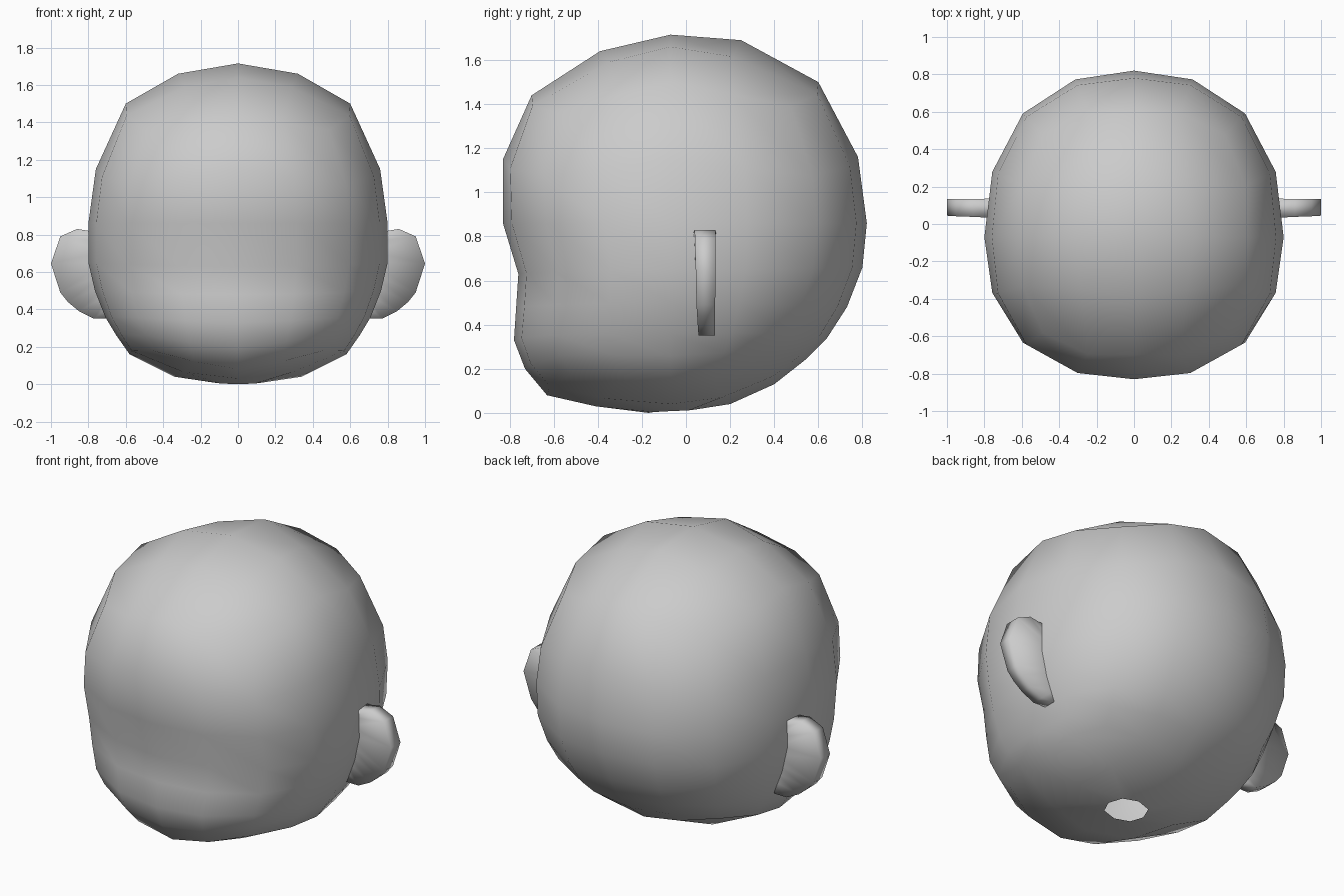
import bpy, bmesh
from math import sin, cos, tau

if "Cube" in bpy.data.objects:
    bpy.data.objects.remove(bpy.data.objects["Cube"])

CY = -0.07  # depth of the head's widest line


def finish(name, bm):
    bmesh.ops.recalc_face_normals(bm, faces=bm.faces)
    for f in bm.faces:
        f.smooth = True
    me = bpy.data.meshes.new(name)
    bm.to_mesh(me)
    bm.free()
    ob = bpy.data.objects.new(name, me)
    bpy.context.collection.objects.link(ob)
    return ob


def ring(bm, n, front, back, side, bulge, dip):
    """Closed ring through front (y,z), back (y,z) and side (x,z) points."""
    verts = []
    for i in range(n):
        t = tau * i / n
        s, c = sin(t), cos(t)
        corner = sin(2 * t) ** 2
        k = 1 + bulge * corner
        y_end, z_end = front if c > 0 else back
        x = side[0] * s * k
        y = CY + (y_end - CY) * abs(c) * k
        z = side[1] * s * s + z_end * c * c - dip * corner
        verts.append(bm.verts.new((x, y, z)))
    return verts


def patch_border(bm, outer, inner):
    """Square-grid border between a 16-point ring and an 8-point ring."""
    for s in range(4):
        k, j = 4 * s, 2 * s
        o = lambda i: outer[(k + i) % 16]
        q = lambda i: inner[(j + i) % 8]
        bm.faces.new((o(-1), o(0), q(0), q(-1)))
        bm.faces.new((o(0), o(1), q(1), q(0)))
        bm.faces.new((o(1), o(2), o(3), q(1)))


# head: front, back, side, corner bulge, corner dip
levels = [
    ((-.70, 1.44), (.60, 1.50), (.60, 1.50), .15, .11),
    ((-.83, 1.15), (.78, 1.16), (.76, 1.15), .07, .08),
    ((-.83, .86), (.82, .86), (.80, .86), .05, 0),
    ((-.76, .63), (.80, .66), (.80, .65), .05, 0),
    ((-.77, .48), (.73, .48), (.765, .50), .05, 0),
    ((-.78, .33), (.64, .34), (.71, .36), .06, -.01),
    ((-.73, .20), (.54, .24), (.65, .26), .08, -.03),
    ((-.63, .08), (.40, .13), (.58, .16), .12, -.06),
]
bm = bmesh.new()
rings = [ring(bm, 16, *lv) for lv in levels]
for a, b in zip(rings, rings[1:]):
    for i in range(16):
        j = (i + 1) % 16
        bm.faces.new((a[i], a[j], b[j], b[i]))

# crown
crown = ring(bm, 8, (-.39, 1.64), (.25, 1.69), (.32, 1.66), .25, .06)
patch_border(bm, rings[0], crown)
top = bm.verts.new((0, CY, 1.715))
for j in range(0, 8, 2):
    bm.faces.new((top, crown[j], crown[j + 1], crown[(j + 2) % 8]))

# underside with open neck hole
under = ring(bm, 8, (-.41, .03), (.20, .04), (.34, .04), .22, -.03)
patch_border(bm, rings[-1], under)
hole = ring(bm, 8, (-.17, 0), (.04, .015), (.125, .008), .05, 0)
for i in range(8):
    j = (i + 1) % 8
    bm.faces.new((under[i], under[j], hole[j], hole[i]))
finish("head", bm)

# ears: thin slab, outline (x,z) paired with a root hidden in the head
outline = [(.80, .82), (.86, .83), (.95, .79), (1.0, .645), (.95, .49),
           (.91, .44), (.85, .39), (.77, .35), (.69, .35)]
bm = bmesh.new()
rows = []
for i, (x, z) in enumerate(outline):
    u = i / (len(outline) - 1)
    y0, y1 = .035 + .025 * u, .135 - .005 * u
    root = (.74 - .07 * u, .82 - .45 * u)
    pts = [(root[0], y0, root[1]), (x, y0, z), (x, y1, z), (root[0], y1, root[1])]
    rows.append([bm.verts.new(p) for p in pts])
for a, b in zip(rows, rows[1:]):
    for k in range(3):
        bm.faces.new((a[k], a[k + 1], b[k + 1], b[k]))
for r in (rows[0], rows[-1]):
    bm.faces.new(r)
ears = finish("ears", bm)
ears.modifiers.new("mirror", 'MIRROR').use_axis = (True, False, False)
